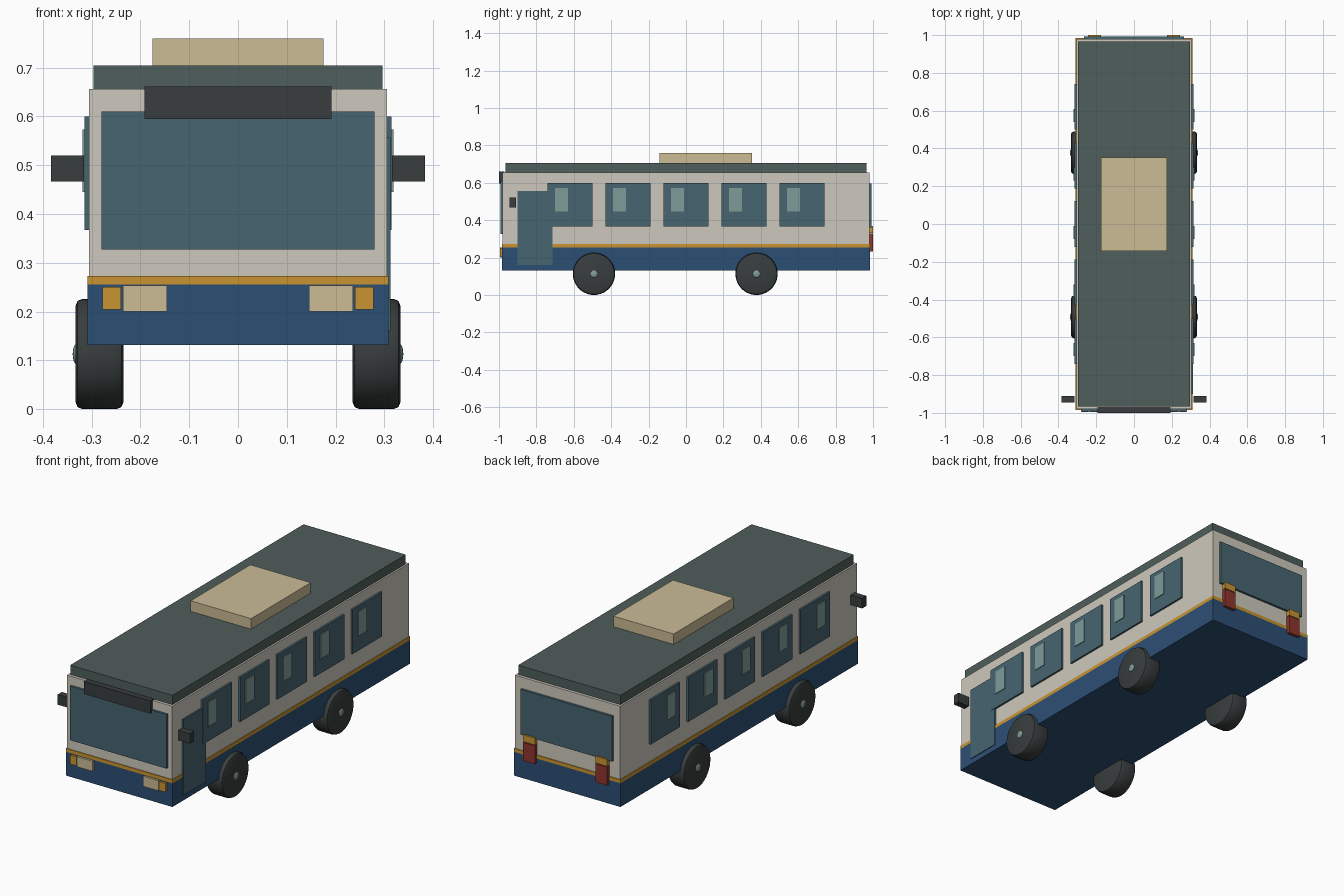
import bpy
import math

cube = bpy.data.objects.get("Cube")
if cube:
    bpy.data.objects.remove(cube, do_unlink=True)


def material(name, hex_code):
    """Flat material from an sRGB hex code, stored as linear values."""
    srgb = [int(hex_code[i:i + 2], 16) / 255 for i in (0, 2, 4)]
    color = [c / 12.92 if c < 0.04 else ((c + 0.055) / 1.055) ** 2.4 for c in srgb] + [1]
    mat = bpy.data.materials.new(name)
    mat.use_nodes = True
    mat.diffuse_color = color
    node = mat.node_tree.nodes["Principled BSDF"]
    node.inputs["Base Color"].default_value = color
    node.inputs["Roughness"].default_value = 0.8
    return mat


CREAM = material("cream paint", "CEC9BD")
BLUE = material("blue paint", "2C4F75")
AMBER = material("amber", "C99532")
ROOF = material("grey green roof", "4F5E5B")
DARK = material("dark rubber", "383D3D")
GLASS = material("teal glass", "476570")
GLINT = material("pale glass", "7F9C99")
TAN = material("tan", "CBBC96")
RED = material("red lens", "8F362E")


def box(name, x, y, z, mat):
    """Box from (low, high) ranges along each axis."""
    ranges = (x, y, z)
    bpy.ops.mesh.primitive_cube_add(size=1, location=[(a + b) / 2 for a, b in ranges])
    obj = bpy.context.object
    obj.name = name
    obj.scale = [abs(b - a) for a, b in ranges]
    bpy.ops.object.transform_apply(location=False, rotation=False, scale=True)
    obj.data.materials.append(mat)
    return obj


def pair(name, x, y, z, mat):
    """The same box on the left (+x) and the right (-x)."""
    box("left_" + name, x, y, z, mat)
    box("right_" + name, (-x[1], -x[0]), y, z, mat)


# Body shell
box("lower_skirt", (-0.309, 0.309), (-0.984, 0.984), (0.131, 0.255), BLUE)
box("waist_stripe", (-0.309, 0.309), (-0.984, 0.984), (0.255, 0.273), AMBER)
box("upper_body", (-0.305, 0.305), (-0.98, 0.98), (0.273, 0.656), CREAM)
box("roof", (-0.296, 0.296), (-0.965, 0.965), (0.656, 0.705), ROOF)
box("roof_unit", (-0.175, 0.175), (-0.142, 0.352), (0.705, 0.76), TAN)

# Front end
box("windscreen", (-0.28, 0.28), (-0.992, -0.97), (0.327, 0.61), GLASS)
box("destination_sign", (-0.192, 0.192), (-1.0, -0.97), (0.595, 0.661), DARK)
pair("headlight", (0.146, 0.236), (-0.995, -0.97), (0.2, 0.253), TAN)
pair("front_indicator", (0.24, 0.278), (-0.995, -0.97), (0.204, 0.25), AMBER)
pair("mirror", (0.316, 0.383), (-0.945, -0.91), (0.467, 0.52), DARK)

# Rear end
box("rear_window", (-0.265, 0.265), (0.97, 0.992), (0.36, 0.597), GLASS)
pair("tail_light", (0.176, 0.243), (0.97, 1.0), (0.232, 0.328), RED)
pair("rear_indicator", (0.176, 0.243), (0.97, 1.0), (0.332, 0.368), AMBER)

# Side windows with a pale reflection plate each
for i in range(5):
    mid = (i - 2) * 0.31
    pair(f"side_window_{i + 1}", (0.295, 0.315), (mid - 0.121, mid + 0.121), (0.367, 0.6), GLASS)
    pair(f"window_glint_{i + 1}", (0.313, 0.319), (mid - 0.08, mid - 0.01), (0.445, 0.573), GLINT)

# Passenger door on the left side only
box("door", (0.295, 0.313), (-0.9, -0.713), (0.16, 0.557), GLASS)

# Wheels: chamfered tyre and a domed hub
for side, sign in (("left", 1), ("right", -1)):
    for end, y in (("front", -0.492), ("rear", 0.377)):
        bpy.ops.mesh.primitive_cylinder_add(
            vertices=40, radius=0.113, depth=0.098,
            location=(sign * 0.284, y, 0.113), rotation=(0, math.pi / 2, 0))
        tyre = bpy.context.object
        tyre.name = f"{side}_{end}_tyre"
        tyre.data.materials.append(DARK)
        bevel = tyre.modifiers.new("chamfer", "BEVEL")
        bevel.width = 0.014
        bevel.segments = 2
        bevel.limit_method = "ANGLE"
        bpy.ops.object.modifier_apply(modifier=bevel.name)
        bpy.ops.object.shade_smooth_by_angle(angle=math.radians(30))

        bpy.ops.mesh.primitive_uv_sphere_add(
            segments=16, ring_count=8, radius=0.02,
            location=(sign * 0.332, y, 0.113), rotation=(0, math.pi / 2, 0))
        hub = bpy.context.object
        hub.name = f"{side}_{end}_hub"
        hub.scale.z = 0.35
        hub.data.materials.append(GLINT)
        bpy.ops.object.shade_smooth()
